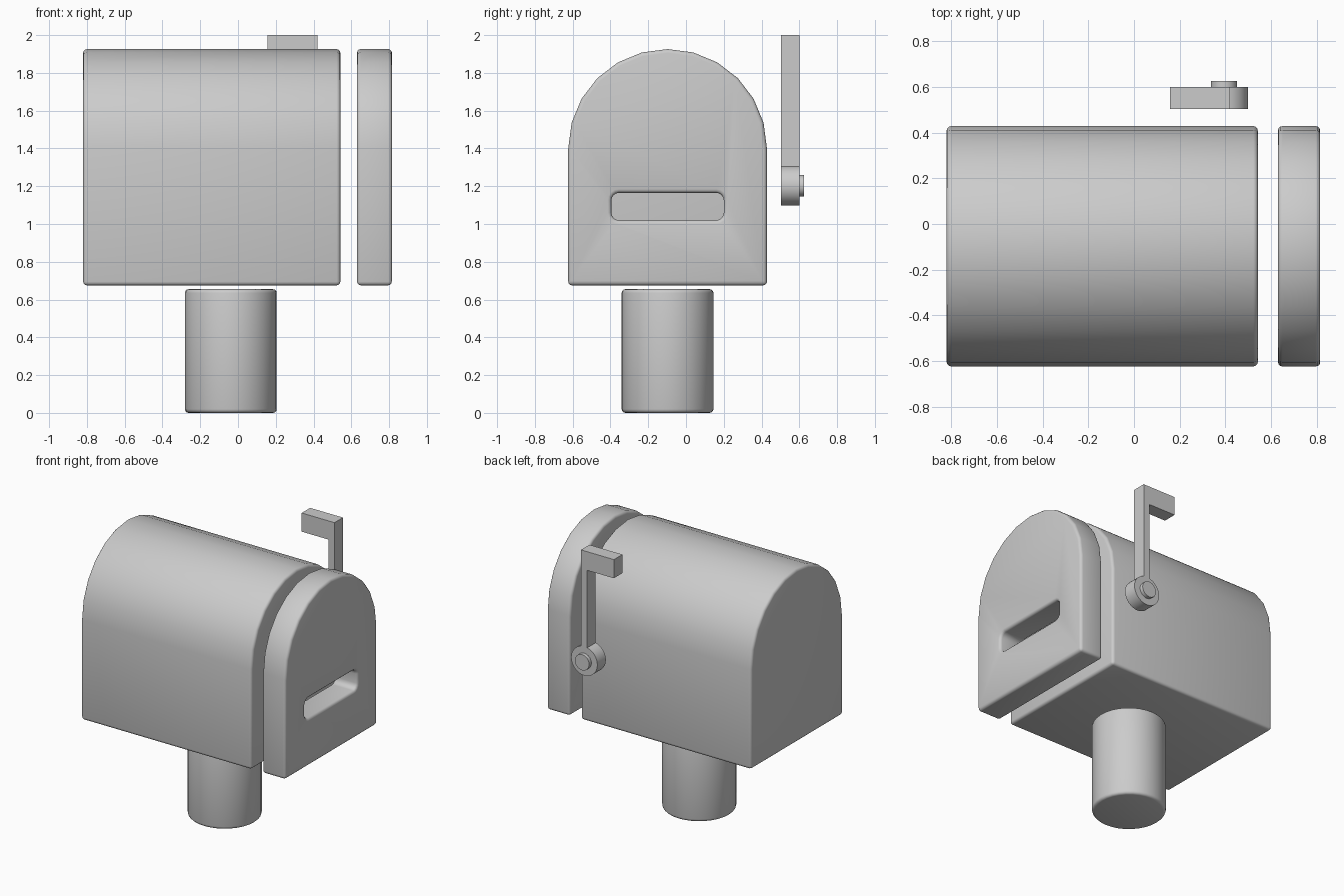
import bpy, bmesh
from math import sin, cos, pi, radians
from mathutils import Vector

if "Cube" in bpy.data.objects:
    bpy.data.objects.remove(bpy.data.objects["Cube"])

YC = -0.0975  # shared centre line of box and post


def extrude(name, points, offset):
    """Solid made by sweeping a closed outline of 3D points along an offset."""
    bm = bmesh.new()
    face = bm.faces.new([bm.verts.new(p) for p in points])
    new = bmesh.ops.extrude_face_region(bm, geom=[face])["geom"]
    verts = [v for v in new if isinstance(v, bmesh.types.BMVert)]
    bmesh.ops.translate(bm, verts=verts, vec=Vector(offset))
    bmesh.ops.recalc_face_normals(bm, faces=bm.faces)
    mesh = bpy.data.meshes.new(name)
    bm.to_mesh(mesh)
    bm.free()
    obj = bpy.data.objects.new(name, mesh)
    bpy.context.collection.objects.link(obj)
    return obj


def finish(obj, bevel=0.0, cutter=None):
    """Cut, round the edges and shade."""
    bpy.ops.object.select_all(action='DESELECT')
    bpy.context.view_layer.objects.active = obj
    obj.select_set(True)
    if cutter:
        cut = obj.modifiers.new("cut", 'BOOLEAN')
        cut.object, cut.operation, cut.solver = cutter, 'DIFFERENCE', 'EXACT'
        bpy.ops.object.modifier_apply(modifier="cut")
        bpy.data.objects.remove(cutter)
    if bevel:
        b = obj.modifiers.new("round", 'BEVEL')
        b.width, b.segments, b.limit_method = bevel, 3, 'ANGLE'
        b.angle_limit = radians(40)
        b.use_clamp_overlap = False
        bpy.ops.object.modifier_apply(modifier="round")
    bpy.ops.object.shade_smooth_by_angle(angle=radians(35))


def arch(x):
    """Mailbox outline: square bottom, half-round top."""
    r, spring = 0.526, 1.40
    pts = [(x, YC - r, 0.675), (x, YC + r, 0.675)]
    return pts + [(x, YC + r * cos(pi * i / 12), spring + r * sin(pi * i / 12))
                  for i in range(13)]


def rounded_rect(x, y0, y1, z0, z1, r, n=4):
    corners = [(y1 - r, z1 - r), (y0 + r, z1 - r), (y0 + r, z0 + r), (y1 - r, z0 + r)]
    return [(x, cy + r * cos(pi / 2 * (k + i / n)), cz + r * sin(pi / 2 * (k + i / n)))
            for k, (cy, cz) in enumerate(corners) for i in range(n + 1)]


def disc(x, y, z, r, n=32):
    return [(x + r * cos(2 * pi * i / n), y, z + r * sin(2 * pi * i / n)) for i in range(n)]


# Box body and the separate front door with its letter slot
body = extrude("mailbox_body", arch(-0.82), (1.362, 0, 0))
finish(body, 0.02)
door = extrude("mailbox_door", arch(0.63), (0.185, 0, 0))
slot = extrude("slot_cutter", rounded_rect(0.5, -0.395, 0.2, 1.02, 1.165, 0.04), (0.5, 0, 0))
slot.hide_render = True
finish(door, 0.02, slot)

# Post
post = extrude("post", [(-0.038 + 0.243 * cos(2 * pi * i / 32), YC + 0.243 * sin(2 * pi * i / 32), 0)
                        for i in range(32)], (0, 0, 0.655))
finish(post, 0.02)

# Signal flag: L-shaped arm, pivot disc and button
arm = extrude("flag_arm", [(x, 0.503, z) for x, z in (
    (0.37, 1.205), (0.42, 1.205), (0.42, 2.0), (0.157, 2.0), (0.157, 1.865), (0.37, 1.865))],
    (0, 0.097, 0))
finish(arm)
pivot = extrude("flag_pivot", disc(0.394, 0.503, 1.203, 0.105), (0, 0.097, 0))
finish(pivot)
button = extrude("pivot_button", disc(0.394, 0.59, 1.203, 0.057), (0, 0.036, 0))
finish(button)
